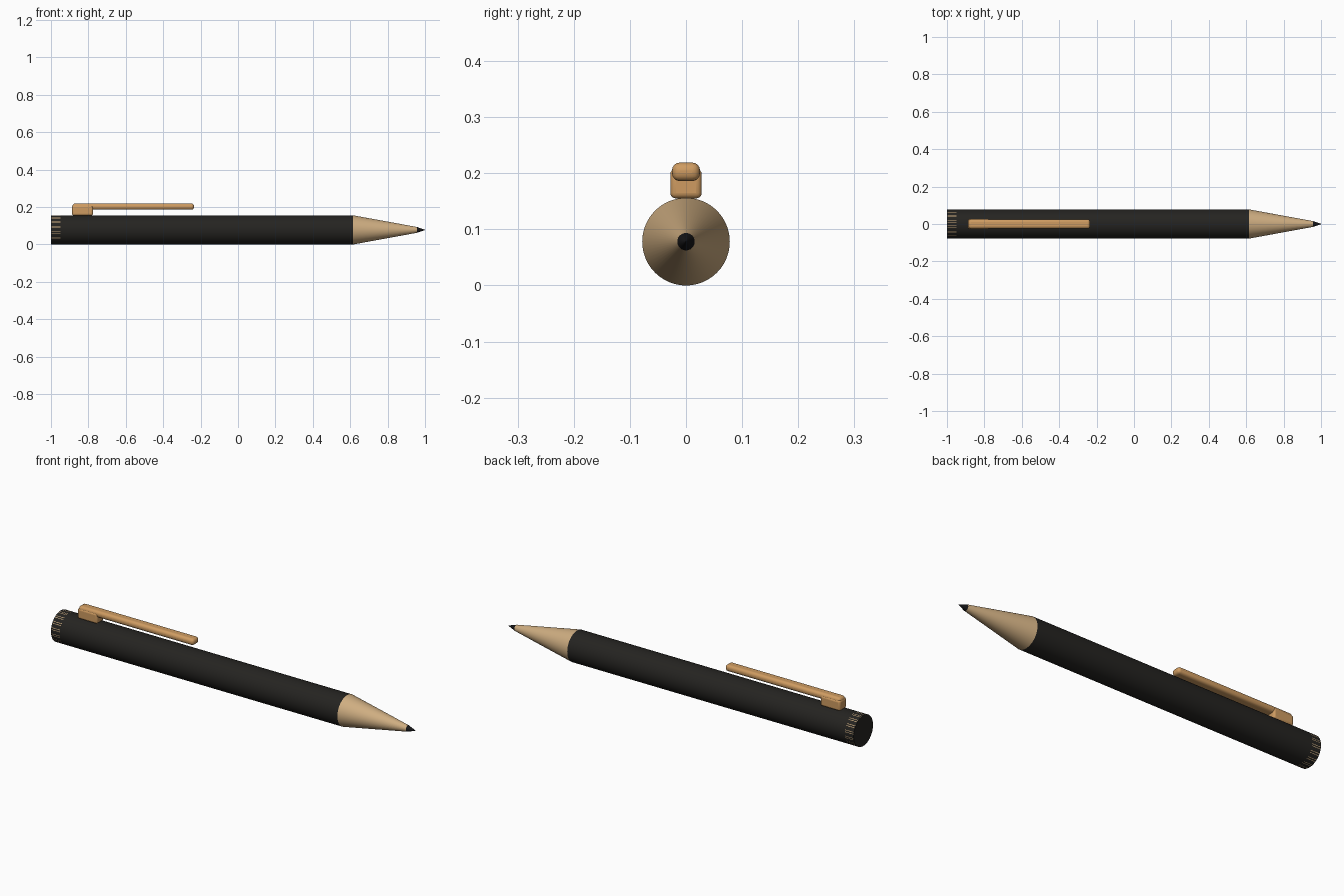
import bpy, math

if "Cube" in bpy.data.objects:
    bpy.data.objects.remove(bpy.data.objects["Cube"])

R = 0.078  # barrel radius; the axis lies at z = R


def material(name, rgb):
    m = bpy.data.materials.new(name)
    m.diffuse_color = (*rgb, 1)
    m.use_nodes = True
    m.node_tree.nodes["Principled BSDF"].inputs["Base Color"].default_value = m.diffuse_color
    return m


black = material("matte_black", (0.018, 0.017, 0.015))
wood = material("tan", (0.62, 0.42, 0.22))
copper = material("copper", (0.62, 0.33, 0.12))
lead = material("lead_black", (0.008, 0.008, 0.009))


def finish(name, mat, angle=40):
    ob = bpy.context.object
    ob.name = name
    ob.data.materials.append(mat)
    bpy.ops.object.transform_apply(location=False, rotation=True, scale=True)
    bpy.ops.object.shade_smooth_by_angle(angle=math.radians(angle))
    return ob


def taper(name, x0, x1, r0, r1, mat, sides=64):
    """Round section along x from radius r0 to r1."""
    bpy.ops.mesh.primitive_cone_add(
        vertices=sides, radius1=r0, radius2=r1, depth=x1 - x0,
        location=((x0 + x1) / 2, 0, R), rotation=(0, math.pi / 2, 0))
    return finish(name, mat)


def rounded_box(name, lo, hi, bevel, mat):
    bpy.ops.mesh.primitive_cube_add(
        size=1, location=[(a + b) / 2 for a, b in zip(lo, hi)])
    bpy.context.object.scale = [b - a for a, b in zip(lo, hi)]
    ob = finish(name, mat)
    mod = ob.modifiers.new("rounding", 'BEVEL')
    mod.width = bevel
    mod.segments = 4
    return ob


# Barrel, with a coarser end band that just breaks through its surface
taper("barrel", -1.0, 0.615, R, R, black)
taper("end_band", -0.998, -0.95, R, R, wood, sides=48)

# Sharpened nose and writing tip
taper("nose_cone", 0.615, 0.957, R, 0.0155, wood)
taper("writing_tip", 0.957, 1.0, 0.0155, 0.001, lead, sides=32)

# Pocket clip: mounting block and long bar
rounded_box("clip_mount", (-0.887, -0.028, 0.155), (-0.775, 0.028, 0.208), 0.01, copper)
rounded_box("clip_bar", (-0.885, -0.025, 0.186), (-0.235, 0.025, 0.219), 0.014, copper)
